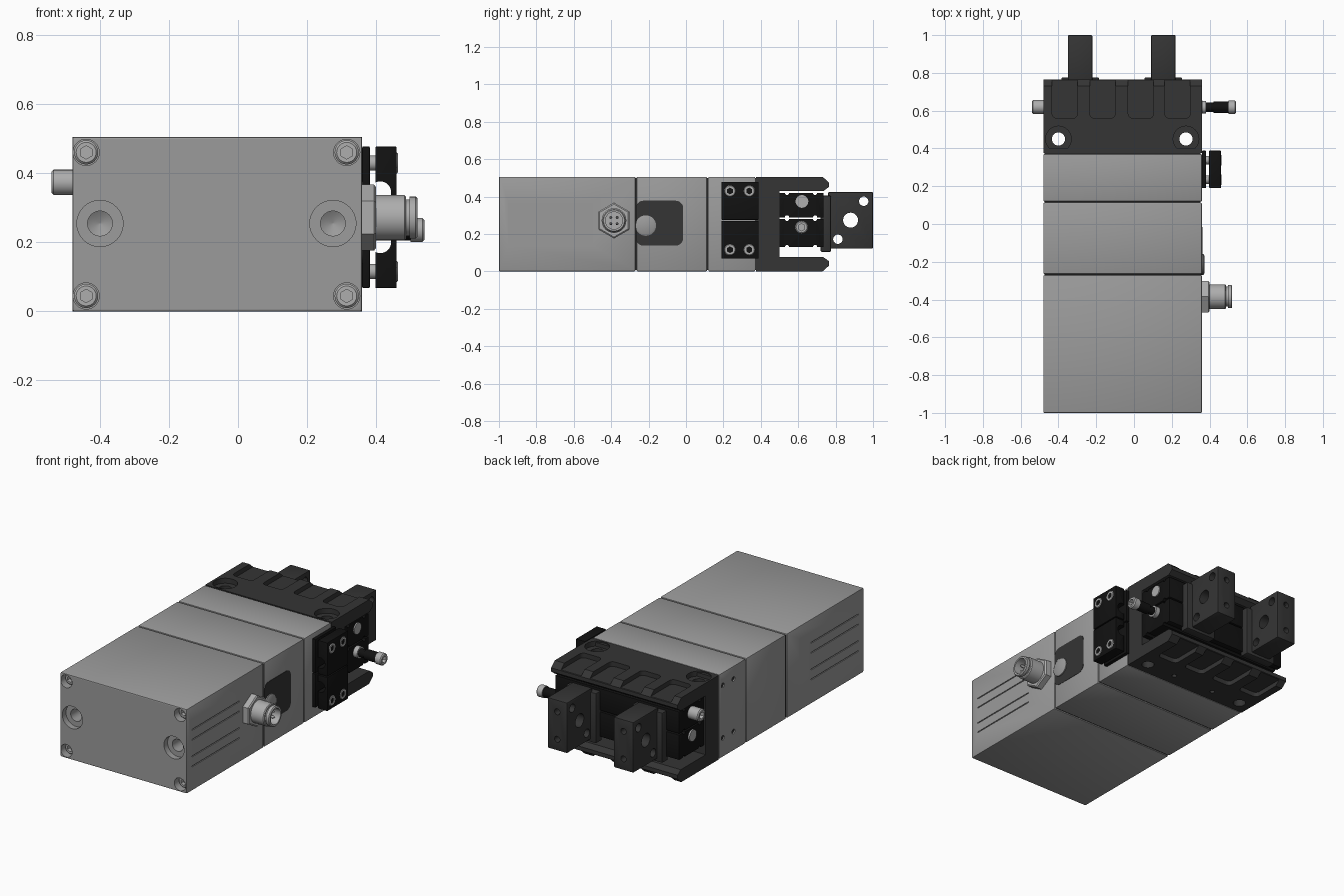
import bpy, bmesh, math
from mathutils import Matrix, Vector

if "Cube" in bpy.data.objects:
    bpy.data.objects.remove(bpy.data.objects["Cube"])


def mat(name, v):
    m = bpy.data.materials.new(name)
    m.diffuse_color = (v, v, v, 1)
    m.use_nodes = True
    m.node_tree.nodes["Principled BSDF"].inputs["Base Color"].default_value = m.diffuse_color
    return m


GREY = mat("aluminium", 0.33)
STEEL = mat("steel", 0.42)
DARK = mat("anodised_dark", 0.035)
BLACK = mat("black", 0.006)
AXES = {'x': Vector((1, 0, 0)), 'y': Vector((0, 1, 0)), 'z': Vector((0, 0, 1))}


def finish(name, bm, m):
    bmesh.ops.recalc_face_normals(bm, faces=bm.faces)
    me = bpy.data.meshes.new(name)
    bm.to_mesh(me)
    bm.free()
    ob = bpy.data.objects.new(name, me)
    bpy.context.collection.objects.link(ob)
    if m:
        me.materials.append(m)
    return ob


def box(name, x, y, z, m=None, bev=0.0, along=None, seg=2):
    """Box from ranges; optional bevel on all edges or only those along one axis."""
    bm = bmesh.new()
    bmesh.ops.create_cube(bm, size=1)
    for v in bm.verts:
        v.co = Vector([r[0] + (c + 0.5) * (r[1] - r[0]) for c, r in zip(v.co, (x, y, z))])
    if bev:
        edges = [e for e in bm.edges if along is None or
                 abs((e.verts[0].co - e.verts[1].co).normalized().dot(AXES[along])) > 0.9]
        bmesh.ops.bevel(bm, geom=edges, offset=bev, segments=seg, profile=0.5, affect='EDGES')
    return finish(name, bm, m)


def turned(name, axis, centre, steps, m=None, seg=32):
    """Closed lathe; steps are (position along axis, radius)."""
    bm = bmesh.new()
    d = AXES[axis]
    u = AXES['z'] if axis != 'z' else AXES['x']
    w = d.cross(u)
    c = Vector(centre)
    rings = []
    for p, r in steps:
        rings.append([bm.verts.new(c + d * p + r * (u * math.cos(t) + w * math.sin(t)))
                      for t in (2 * math.pi * i / seg for i in range(seg))])
    for a, b in zip(rings, rings[1:]):
        for i in range(seg):
            j = (i + 1) % seg
            bm.faces.new((a[i], a[j], b[j], b[i]))
    bm.faces.new(rings[0])
    bm.faces.new(rings[-1])
    return finish(name, bm, m)


def cut(ob, *cutters):
    for c in cutters:
        md = ob.modifiers.new("cut", 'BOOLEAN')
        md.operation, md.solver, md.object = 'DIFFERENCE', 'EXACT', c
        bpy.context.view_layer.objects.active = ob
        bpy.ops.object.modifier_apply(modifier=md.name)
        bpy.data.objects.remove(c)


def bolt(name, axis, c, r, back, face):
    """Socket head screw whose head ends at face."""
    s = 1 if face > back else -1
    b = turned(name, axis, c, [(back, r), (face - s * .006, r), (face, r - .006)], STEEL, 24)
    cut(b, turned("socket", axis, c, [(face - s * .022, r * .55), (face + s * .02, r * .55)], None, 6))


X0, X1, H, ZC = -0.48, 0.36, 0.506, 0.255
HOLES = (-0.40, 0.275)

# Housing sections with seams between them
motor = box("motor_housing", (X0, X1), (-1, -.271), (0, H), GREY, .006)
middle = box("gear_housing", (X0, X1), (-.264, .112), (0, H), GREY, .006)
rear = box("adapter_housing", (X0, X1), (.119, .37), (0, H), GREY, .006)
box("seam_core", (X0 + .007, X1 - .007), (-.3, .4), (.007, H - .007), DARK)

# End face: counterbored mounting holes and corner screws
for x in HOLES:
    cut(motor, turned("bore", 'y', (x, 0, ZC), [(-1.05, .067), (-.965, .067), (-.9649, .036), (-.88, .036), (-.86, .002)]))
for x in (-.44, .315):
    for z in (.045, .461):
        cut(motor, turned("bore", 'y', (x, 0, z), [(-1.05, .038), (-.93, .038)]))
        bolt("corner_screw", 'y', (x, 0, z), .035, -.925, -.965)

# Long thin grooves on both flanks
for z in (.145, .205, .305, .365):
    for x in (X0, X1):
        cut(motor, box("groove", (x - .005, x + .005), (-.95, -.5), (z - .003, z + .003)))

# Tapped holes on the left flank
for y in (.235, .335):
    for z in (.115, .43):
        cut(rear, turned("tap", 'x', (0, y, z), [(X0 - .02, .014), (X0 + .03, .014)], None, 16))

# Control window with dome
box("window_panel", (X1 - .02, X1 + .002), (-.268, -.015), (.138, .378), DARK, .04, 'x', 5)
turned("window_dome", 'x', (0, -.215, .245), [(X1 - .01, .055), (.368, .055), (.373, .045)], GREY)

# Round plug connector with hex nut
plug_at = (0, -.385, .272)
turned("plug_nut", 'x', plug_at, [(X1 - .01, .096), (.394, .096), (.40, .088)], STEEL, 6)
plug = turned("plug_socket", 'x', plug_at,
              [(.39, .066), (.482, .066), (.487, .061), (.487, .053), (.497, .053),
               (.497, .061), (.515, .061), (.52, .056)], STEEL)
cut(plug, turned("bore", 'x', plug_at, [(.44, .046), (.6, .046)]))
for i in range(4):
    t = math.pi / 4 + i * math.pi / 2
    turned("plug_pin", 'x', (0, -.385 + .024 * math.cos(t), .272 + .024 * math.sin(t)),
           [(.43, .008), (.49, .008), (.5, .003)], STEEL, 12)

# Cable clamp: two plate pairs, with spacers and screws
for s in (-1, 1):
    zs = sorted((.273 + s * .003, .273 + s * .205))
    box("clamp_backplate", (X1, .382), (.19, .388), zs, BLACK, .003)
    front = box("clamp_plate", (.398, .46), (.19, .388), zs, BLACK, .003)
    cut(front, turned("channel", 'y', (.412, 0, .273 + s * .072), [(.1, .032), (.5, .032)]))
    for y in (.235, .338):
        c = (0, y, .273 + s * .157)
        turned("clamp_spacer", 'x', c, [(.37, .022), (.41, .022)], STEEL, 20)
        bolt("clamp_screw", 'x', c, .033, .44, .463)

# Gripper head: C-shaped profile swept across the width
half = [(.375, H), (.73, H), (.765, .475), (.765, .452), (.735, .43), (.5, .43)]
profile = half + [(y, H - z) for y, z in reversed(half)]
bm = bmesh.new()
face = bm.faces.new([bm.verts.new((X0, y, z)) for y, z in profile])
ext = bmesh.ops.extrude_face_region(bm, geom=[face])
bmesh.ops.translate(bm, verts=[v for v in ext['geom'] if isinstance(v, bmesh.types.BMVert)], vec=(X1 - X0, 0, 0))
head = finish("gripper_head", bm, DARK)
for x in HOLES:
    cut(head, turned("bore", 'z', (x, .45, 0), [(-.1, .035), (.6, .035)]))
    cut(head, turned("bore", 'z', (x, .45, 0), [(H - .03, .068), (.6, .068)]))
for x in (-.434, -.234, -.031, .162):
    for z in ((H - .028, .6), (-.1, .028)):
        cut(head, box("pocket", (x, x + .135), (.56, .85), z, None, .025, 'z', 4))
for x in (-.2, .08):
    cut(head, turned("tap", 'z', (x, .45, 0), [(-.1, .014), (.03, .014)], None, 16))

# Sliding carriers inside the head
for z in ((.13, .281), (.288, .42)):
    slide = box("jaw_carrier", (X0 + .01, X1 - .005), (.495, .735), z, BLACK, .004)
    for y in (.54, .69):
        for zz in z:
            cut(slide, turned("notch", 'x', (0, y, zz), [(-.6, .012), (.5, .012)], None, 12))

# Fingers on wider jaw bases
for x in (-.285, .155):
    box("jaw_base", (x - .10, x + .10), (.72, .775), (.105, .405), DARK, .005)
    finger = box("finger", (x - .065, x + .065), (.76, 1), (.122, .425), DARK, .006)
    for y, z, r in ((.88, .274, .04), (.95, .375, .025), (.812, .172, .025)):
        cut(finger, turned("bore", 'x', (0, y, z), [(-.6, r), (.6, r)]))
    for z in (.19, .355):
        cut(finger, turned("tap", 'y', (x, 0, z), [(.96, .018), (1.1, .018)], None, 16))

# Position stops: long one on the right, short one on the left
right, left = (0, .618, .236), (0, .62, .374)
turned("stop_collar_right", 'x', right, [(.33, .034), (.382, .034)], STEEL)
turned("stop_sleeve_right", 'x', right, [(.38, .024), (.42, .024), (.42, .03), (.503, .03)], BLACK)
bolt("stop_screw_right", 'x', right, .035, .50, .54)
turned("stop_end_right", 'x', left, [(.33, .034), (.362, .034)], STEEL)
bolt("stop_screw_left", 'x', left, .037, X0 + .02, -.54)
turned("stop_end_left", 'x', right, [(X0, .034), (X0 + .04, .034)], STEEL)

# Smooth round faces, keep edges sharp
for ob in bpy.context.scene.objects:
    ob.select_set(True)
bpy.context.view_layer.objects.active = head
bpy.ops.object.shade_smooth_by_angle(angle=math.radians(32))
